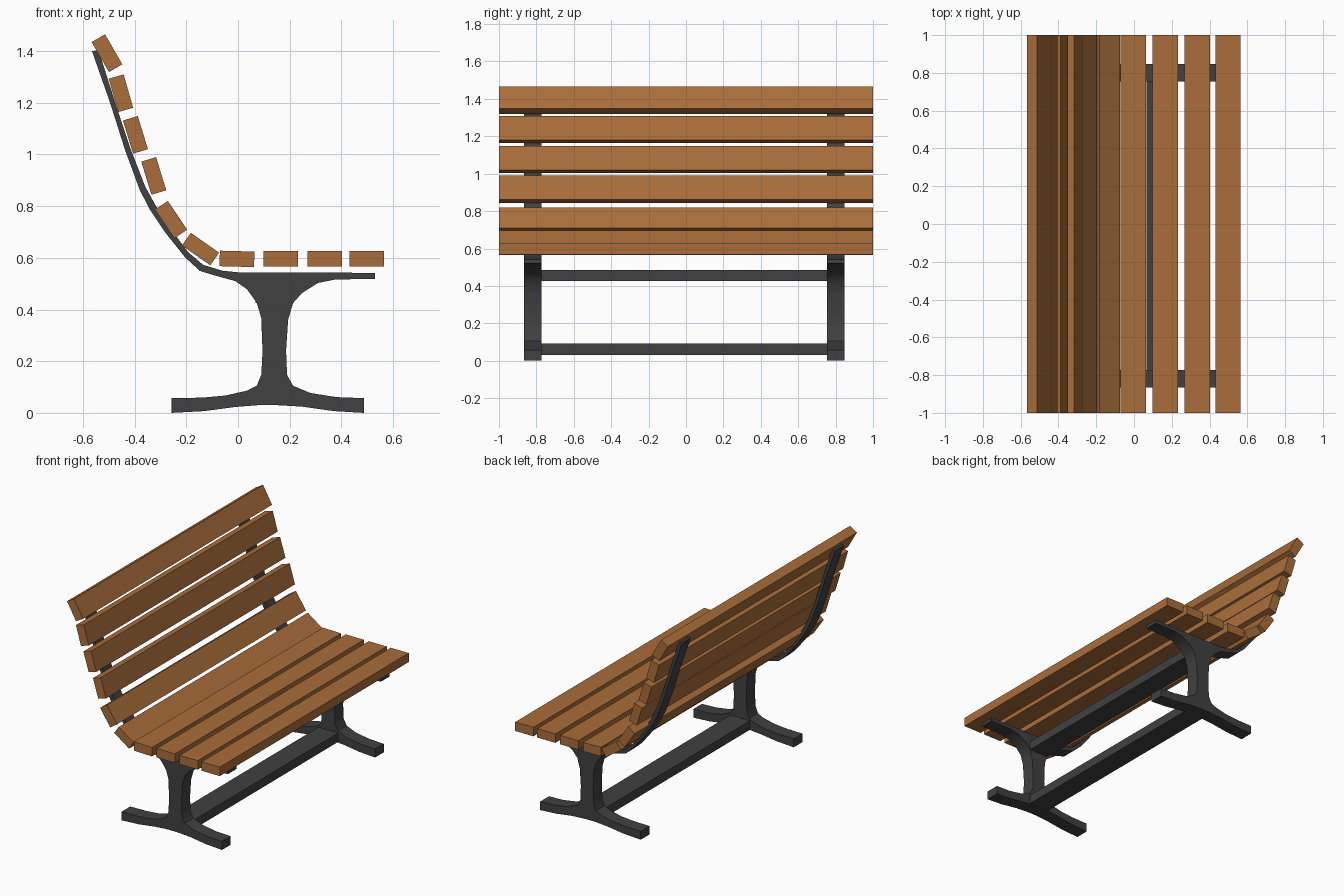
import bpy, bmesh, math

if "Cube" in bpy.data.objects:
    bpy.data.objects.remove(bpy.data.objects["Cube"])


def material(name, rgb):
    m = bpy.data.materials.new(name)
    m.diffuse_color = (*rgb, 1)
    m.use_nodes = True
    m.node_tree.nodes["Principled BSDF"].inputs["Base Color"].default_value = m.diffuse_color
    return m


WOOD = material("warm_wood", (0.40, 0.155, 0.042))
IRON = material("dark_iron", (0.052, 0.052, 0.054))


def extrude_profile(name, pts, y0, y1, mat, smooth=False):
    """Closed x/z outline extruded along y."""
    bm = bmesh.new()
    face = bm.faces.new([bm.verts.new((x, y0, z)) for x, z in pts])
    res = bmesh.ops.extrude_face_region(bm, geom=[face])
    for v in res["geom"]:
        if isinstance(v, bmesh.types.BMVert):
            v.co.y = y1
    bmesh.ops.recalc_face_normals(bm, faces=bm.faces)
    me = bpy.data.meshes.new(name)
    bm.to_mesh(me)
    bm.free()
    me.materials.append(mat)
    ob = bpy.data.objects.new(name, me)
    bpy.context.collection.objects.link(ob)
    if smooth:
        bpy.ops.object.select_all(action='DESELECT')
        bpy.context.view_layer.objects.active = ob
        ob.select_set(True)
        bpy.ops.object.shade_smooth_by_angle(angle=math.radians(30))
    return ob


def rect(cx, cz, w, h, deg=0):
    c, s = math.cos(math.radians(deg)), math.sin(math.radians(deg))
    return [(cx + x * c - z * s, cz + x * s + z * c)
            for x, z in ((-w/2, -h/2), (w/2, -h/2), (w/2, h/2), (-w/2, h/2))]


# Wooden slats: centre x, centre z, tilt
slats = [(0.498, 0.597, 0), (0.335, 0.597, 0), (0.165, 0.597, 0),
         (-0.004, 0.596, -1.5), (-0.145, 0.634, -35), (-0.259, 0.748, -56),
         (-0.326, 0.917, -73), (-0.397, 1.076, -73), (-0.453, 1.237, -74),
         (-0.507, 1.392, -60)]
for i, (x, z, a) in enumerate(slats):
    part = "seat_slat" if i < 5 else "back_slat"
    extrude_profile(f"{part}_{i + 1}", rect(x, z, 0.134, 0.06, a), -1, 1, WOOD)

# Cast side frame: back stay, seat arm, column and foot in one outline
back_inner = [(-0.54, 1.405), (-0.475, 1.2), (-0.415, 1.02), (-0.36, 0.878),
              (-0.32, 0.805), (-0.26, 0.712), (-0.194, 0.623),
              (-0.135, 0.573), (-0.06, 0.55), (0.0, 0.544)]
seat_arm = [(0.53, 0.542), (0.53, 0.519), (0.375, 0.516), (0.31, 0.503)]
column_front = [(0.248, 0.464), (0.213, 0.425), (0.194, 0.36), (0.186, 0.24),
                (0.19, 0.147), (0.213, 0.105)]
foot = [(0.28, 0.077), (0.38, 0.061), (0.487, 0.057), (0.487, 0.0),
        (0.37, 0.007), (0.25, 0.024), (0.15, 0.03), (0.08, 0.03),
        (-0.01, 0.023), (-0.13, 0.007), (-0.257, 0.0), (-0.257, 0.057),
        (-0.14, 0.059), (-0.05, 0.067), (0.035, 0.086)]
column_rear = [(0.073, 0.106), (0.09, 0.147), (0.095, 0.236), (0.09, 0.367),
               (0.073, 0.425), (0.035, 0.478), (-0.01, 0.51), (-0.09, 0.532)]
back_outer = [(-0.147, 0.549), (-0.205, 0.602), (-0.283, 0.7), (-0.34, 0.785),
              (-0.38, 0.862), (-0.437, 1.017), (-0.495, 1.2), (-0.565, 1.4)]
outline = back_inner + seat_arm + column_front + foot + column_rear + back_outer
for name, yc in (("front_side_frame", -0.819), ("rear_side_frame", 0.801)):
    extrude_profile(name, outline, yc - 0.046, yc + 0.046, IRON, True)

# Cross bars joining the two frames
for name, z in (("upper_cross_bar", 0.455), ("lower_cross_bar", 0.061)):
    extrude_profile(name, rect(0.14, z, 0.145, 0.06), -0.80, 0.78, IRON)
